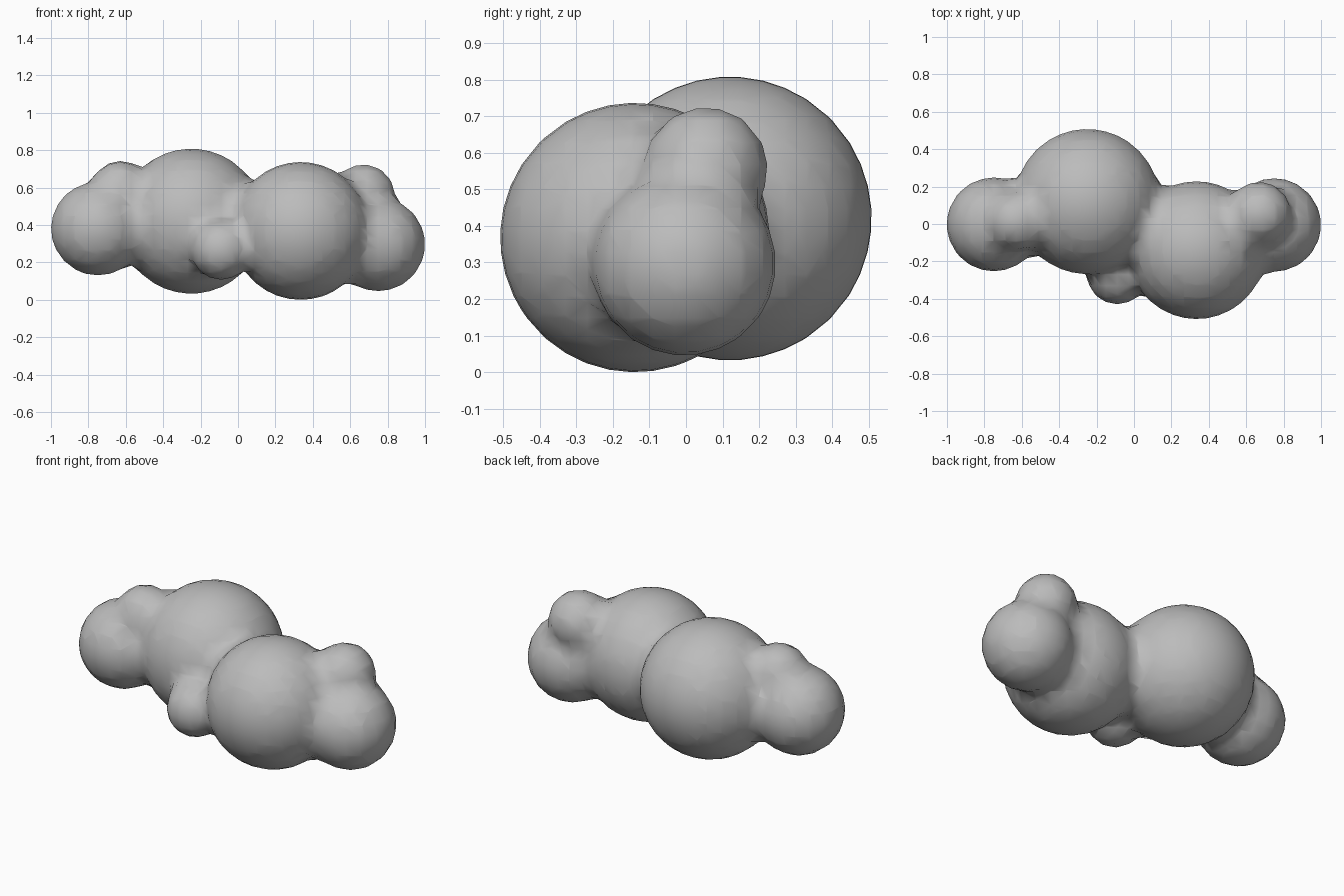
import bpy
import math

cube = bpy.data.objects.get("Cube")
if cube:
    bpy.data.objects.remove(cube, do_unlink=True)

# One matte grey for the whole body
grey = bpy.data.materials.new("plain_grey")
grey.use_nodes = True
colour = (0.5, 0.5, 0.5, 1)
grey.diffuse_color = colour
grey.node_tree.nodes["Principled BSDF"].inputs["Base Color"].default_value = colour

# Rounded lobes: centre and visible radius
lobes = {
    "large_rear_lobe": ((-0.25, 0.12, 0.422), 0.388),
    "large_front_lobe": ((0.335, -0.14, 0.37), 0.368),
    "right_end_lobe": ((-0.75, -0.002, 0.382), 0.25),
    "right_top_bump": ((-0.63, 0.015, 0.588), 0.155),
    "left_end_lobe": ((0.75, -0.005, 0.298), 0.25),
    "left_top_bump": ((0.67, 0.055, 0.558), 0.168),
    "small_front_bump": ((-0.09, -0.268, 0.27), 0.16),
}

# Melt the lobes together with tight creases
ball = bpy.data.metaballs.new("lobe_blend")
ball.resolution = 0.06
ball.render_resolution = 0.06
ball.threshold = 0.6
stiffness = 10
spread = math.sqrt(1 - (ball.threshold / stiffness) ** (1 / 3))
for centre, radius in lobes.values():
    element = ball.elements.new()
    element.co = centre
    element.radius = radius / spread
    element.stiffness = stiffness
blend = bpy.data.objects.new("lobe_blend", ball)
bpy.context.collection.objects.link(blend)

# Turn the blend into one smooth mesh
graph = bpy.context.evaluated_depsgraph_get()
graph.update()
mesh = bpy.data.meshes.new_from_object(blend.evaluated_get(graph))
bpy.data.objects.remove(blend, do_unlink=True)
body = bpy.data.objects.new("lumpy_body", mesh)
bpy.context.collection.objects.link(body)
mesh.name = "lumpy_body"
mesh.materials.clear()
mesh.materials.append(grey)
mesh.shade_smooth()

# Stand the body on the ground
low = min(v.co.z for v in mesh.vertices)
for v in mesh.vertices:
    v.co.z -= low
